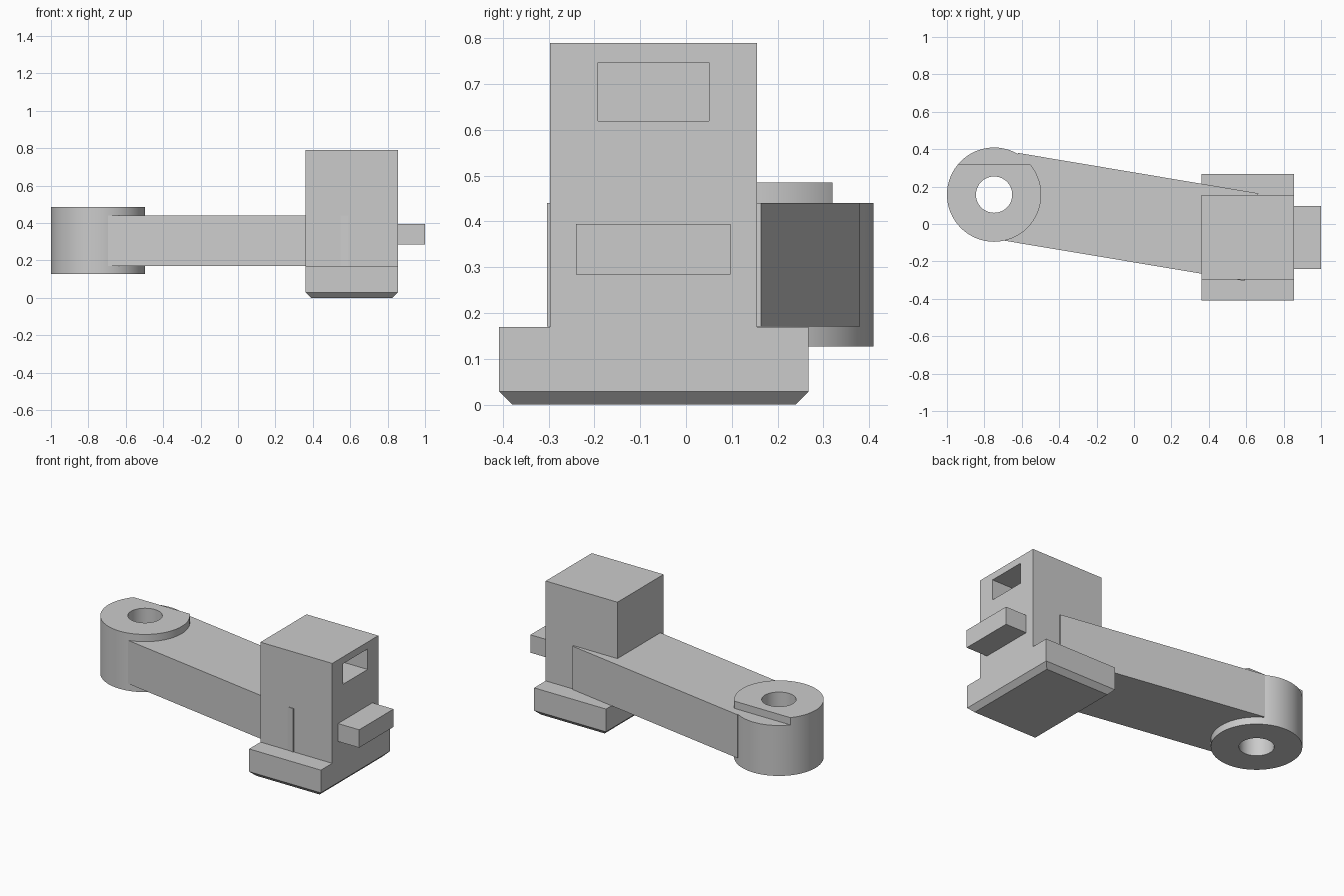
import bpy, bmesh, math

if "Cube" in bpy.data.objects:
    bpy.data.objects.remove(bpy.data.objects["Cube"])

grey = bpy.data.materials.new("light grey")
grey.diffuse_color = (0.6, 0.6, 0.6, 1)
grey.use_nodes = True
grey.node_tree.nodes["Principled BSDF"].inputs["Base Color"].default_value = grey.diffuse_color


def finish(name, bm):
    bmesh.ops.recalc_face_normals(bm, faces=bm.faces)
    mesh = bpy.data.meshes.new(name)
    bm.to_mesh(mesh)
    bm.free()
    mesh.materials.append(grey)
    ob = bpy.data.objects.new(name, mesh)
    bpy.context.collection.objects.link(ob)
    return ob


def prism(name, points, z0, z1):
    bm = bmesh.new()
    face = bm.faces.new([bm.verts.new((x, y, z0)) for x, y in points])
    top = bmesh.ops.extrude_face_region(bm, geom=[face])["geom"]
    bmesh.ops.translate(bm, vec=(0, 0, z1 - z0),
                        verts=[v for v in top if isinstance(v, bmesh.types.BMVert)])
    return finish(name, bm)


def box(name, x0, x1, y0, y1, z0, z1):
    return prism(name, [(x0, y0), (x1, y0), (x1, y1), (x0, y1)], z0, z1)


def cylinder(name, cx, cy, r, z0, z1, n=64):
    angles = [2 * math.pi * i / n for i in range(n)]
    return prism(name, [(cx + r * math.cos(a), cy + r * math.sin(a)) for a in angles], z0, z1)


def cut(ob, cutter):
    mod = ob.modifiers.new("cut", "BOOLEAN")
    mod.operation = "DIFFERENCE"
    mod.solver = "EXACT"
    mod.object = cutter
    bpy.context.view_layer.objects.active = ob
    bpy.ops.object.modifier_apply(modifier=mod.name)
    bpy.data.objects.remove(cutter)


# Round pivot boss with a through hole and a stepped back edge
boss = cylinder("pivot_boss", -0.748, 0.157, 0.252, 0.127, 0.485)
cut(boss, cylinder("hole_cutter", -0.748, 0.157, 0.097, 0, 0.6))
cut(boss, box("step_cutter", -1.2, -0.3, 0.32, 0.6, 0.44, 0.6))
bpy.ops.object.select_all(action="DESELECT")
boss.select_set(True)
bpy.context.view_layer.objects.active = boss
bpy.ops.object.shade_smooth_by_angle(angle=math.radians(30))

# Slanted arm, notched at its left end to stay clear of the hole
prism("arm", [(-0.70, -0.088), (0.59, -0.304), (0.665, 0.164),
              (-0.62, 0.38), (-0.60, 0.15)], 0.171, 0.44)

# Upright block with a rectangular pocket in its right face
block = box("upright_block", 0.362, 0.855, -0.297, 0.155, 0.15, 0.79)
cut(block, box("pocket_cutter", 0.60, 1.0, -0.192, 0.05, 0.62, 0.747))

# Foot with a chamfered bottom edge
foot = box("foot", 0.362, 0.855, -0.408, 0.268, 0, 0.17)
bm = bmesh.new()
bm.from_mesh(foot.data)
low = [e for e in bm.edges if all(v.co.z < 0.01 for v in e.verts)]
bmesh.ops.bevel(bm, geom=low, offset=0.029, segments=1, affect="EDGES")
bm.to_mesh(foot.data)
bm.free()

# Side tab
box("side_tab", 0.84, 1.0, -0.24, 0.097, 0.284, 0.395)
